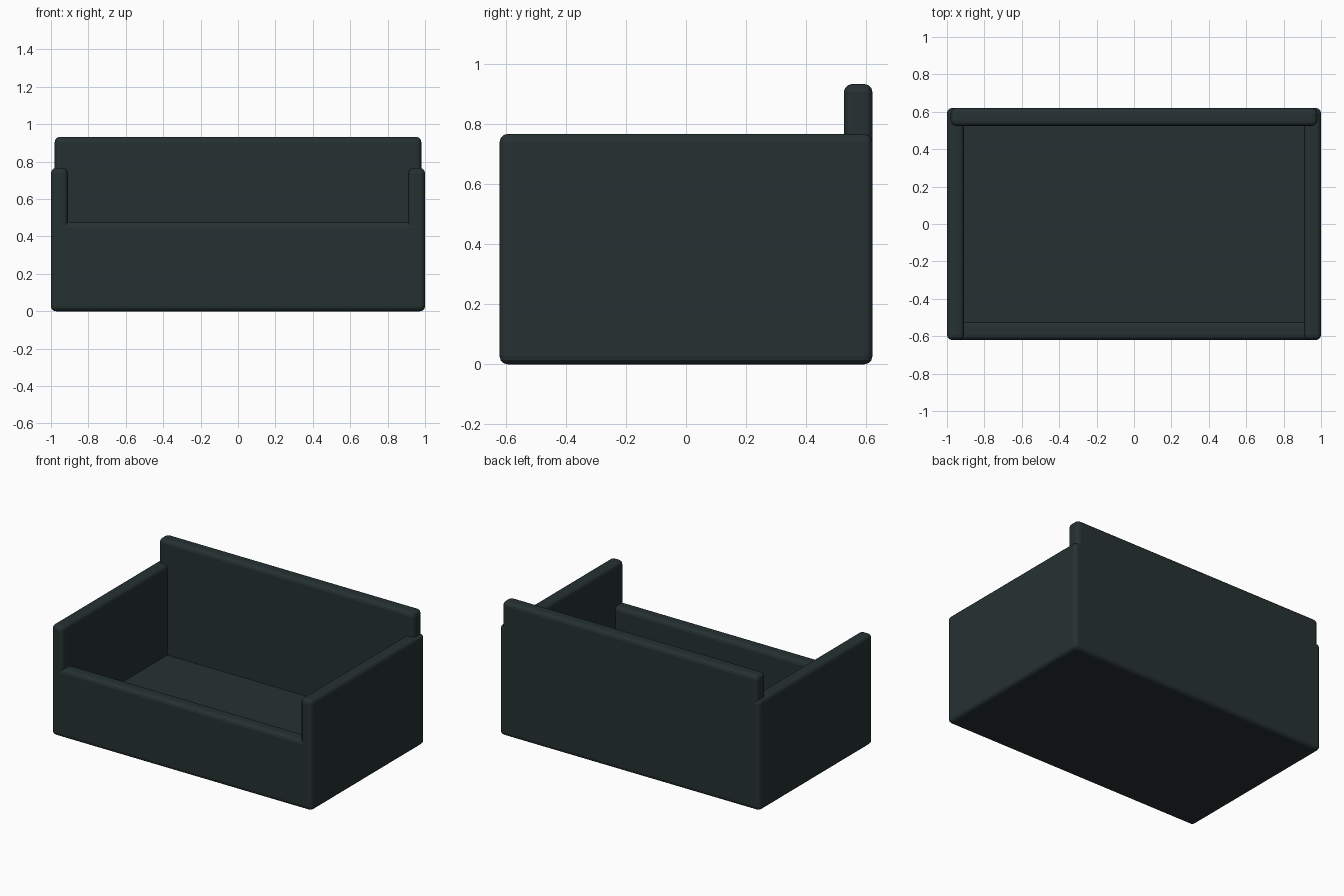
import bpy

if "Cube" in bpy.data.objects:
    bpy.data.objects.remove(bpy.data.objects["Cube"])

mat = bpy.data.materials.new("dark slate")
mat.diffuse_color = (0.0195, 0.031, 0.031, 1)
mat.use_nodes = True
mat.node_tree.nodes["Principled BSDF"].inputs["Base Color"].default_value = mat.diffuse_color


def panel(name, x, y, z, radius=0.027):
    """Rounded box spanning the given (min, max) ranges."""
    spans = (x, y, z)
    bpy.ops.mesh.primitive_cube_add(size=1, location=[(a + b) / 2 for a, b in spans])
    ob = bpy.context.object
    ob.name = name
    ob.scale = [b - a for a, b in spans]
    bpy.ops.object.transform_apply(location=False, rotation=False, scale=True)
    ob.data.materials.append(mat)
    bev = ob.modifiers.new("rounded edges", 'BEVEL')
    bev.width = radius
    bev.segments = 3
    return ob


# Floor slab
panel("base", (-1, 1), (-0.62, 0.62), (0, 0.14))

# Side walls
for side, s in (("left", -1), ("right", 1)):
    panel(side + "_wall", sorted((s * 0.91, s)), (-0.62, 0.62), (0, 0.766))

# Low front and tall back
panel("front_wall", (-0.98, 0.98), (-0.62, -0.525), (0, 0.475))
panel("back_wall", (-0.98, 0.98), (0.525, 0.62), (0, 0.932))
